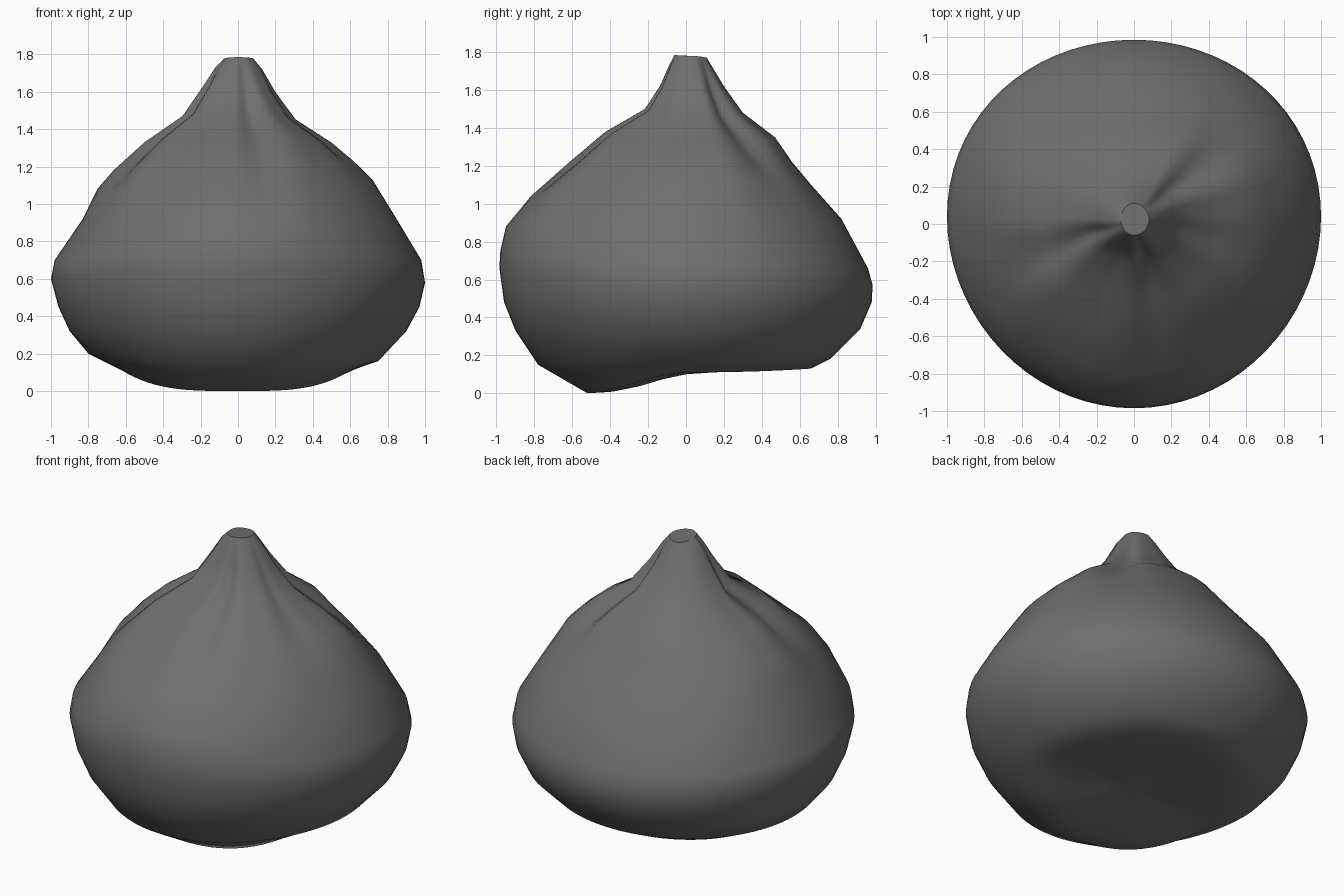
import bpy, bmesh
from math import sin, cos, pi, exp, radians

if "Cube" in bpy.data.objects:
    bpy.data.objects.remove(bpy.data.objects["Cube"])

# Silhouette profiles (distance from axis, height) for each of the four sides
RIGHT = [(.6, .11), (.75, .16), (.9, .32), (.97, .45), (1, .58), (.98, .7), (.86, .9),
         (.72, 1.13), (.62, 1.23), (.5, 1.33), (.31, 1.45), (.2, 1.6), (.13, 1.72), (.08, 1.78)]
LEFT = [(.62, .11), (.8, .2), (.9, .32), (.96, .45), (1, .6), (.98, .7), (.83, .92),
        (.75, 1.08), (.66, 1.18), (.49, 1.33), (.29, 1.47), (.19, 1.62), (.12, 1.73), (.07, 1.78)]
FRONT = [(.52, 0), (.78, .15), (.9, .33), (.96, .48), (.985, .66), (.98, .75), (.95, .88),
         (.82, 1.04), (.62, 1.22), (.43, 1.38), (.22, 1.5), (.14, 1.62), (.09, 1.73), (.06, 1.785)]
BACK = [(.66, .13), (.76, .18), (.92, .34), (.98, .48), (.985, .57), (.96, .66), (.82, .92),
        (.66, 1.1), (.56, 1.22), (.47, 1.35), (.3, 1.48), (.2, 1.62), (.14, 1.72), (.11, 1.77)]

# Gathered folds at the neck: direction in degrees, width, depth (negative = ridge)
FOLDS = [(42, 10, .16), (60, 8, -.04), (21, 8, -.05), (222, 9, -.07), (203, 9, .12),
         (184, 7, -.03), (250, 10, .06), (282, 8, .17), (302, 9, -.05), (345, 11, .08)]
FOLD_LEVEL = {7: .1, 8: .4, 9: .85, 10: 1, 11: .8, 12: .3}
SEGS = 72


def fold(angle, level):
    total = 0
    for deg, width, depth in FOLDS:
        diff = (angle - radians(deg) + pi) % (2 * pi) - pi
        total += depth * exp(-(diff / radians(width)) ** 2)
    return 1 - total * FOLD_LEVEL.get(level, 0)


def ring_point(level, i):
    a = 2 * pi * i / SEGS
    c, s = cos(a), sin(a)
    rx, zx = (RIGHT if c >= 0 else LEFT)[level]
    ry, zy = (BACK if s >= 0 else FRONT)[level]
    shift = .04 * c * c
    if level >= 9:  # neck rings are true ellipses set slightly back
        front, back = FRONT[level][0], BACK[level][0]
        shift, ry = (back - front) / 2, (back + front) / 2
    k = fold(a, level)
    # The low front lip stays flat over a wider span
    w = abs(c) ** 3.5 if level == 0 and s < 0 else c * c
    return rx * c * k, ry * s * k + shift, zx * w + zy * (1 - w)


bm = bmesh.new()
rings = []
# Underside rings, dished towards the middle
for f, w in ((.3, .65), (.55, .3), (.8, .06)):
    ring = []
    for i in range(SEGS):
        x, y, z = ring_point(0, i)
        ring.append(bm.verts.new((x * f, y * f, z * (1 - w) + .105 * w)))
    rings.append(ring)
# Outer body and neck
for level in range(len(RIGHT)):
    rings.append([bm.verts.new(ring_point(level, i)) for i in range(SEGS)])

for lo, hi in zip(rings, rings[1:]):
    for i in range(SEGS):
        j = (i + 1) % SEGS
        bm.faces.new((lo[i], lo[j], hi[j], hi[i]))
# Bottom centre and flat neck tip
centre = bm.verts.new((0, 0, .1))
for i in range(SEGS):
    bm.faces.new((centre, rings[0][(i + 1) % SEGS], rings[0][i]))
bm.faces.new(rings[-1])
bmesh.ops.recalc_face_normals(bm, faces=bm.faces)

mesh = bpy.data.meshes.new("gathered_bulb")
bm.to_mesh(mesh)
bm.free()
bulb = bpy.data.objects.new("gathered_bulb", mesh)
bpy.context.collection.objects.link(bulb)

# Dark grey skin
skin = bpy.data.materials.new("dark_grey")
skin.diffuse_color = (.16, .16, .16, 1)
skin.use_nodes = True
skin.node_tree.nodes["Principled BSDF"].inputs["Base Color"].default_value = skin.diffuse_color
mesh.materials.append(skin)

bpy.context.view_layer.objects.active = bulb
bulb.select_set(True)
bpy.ops.object.shade_smooth_by_angle(angle=radians(45))
